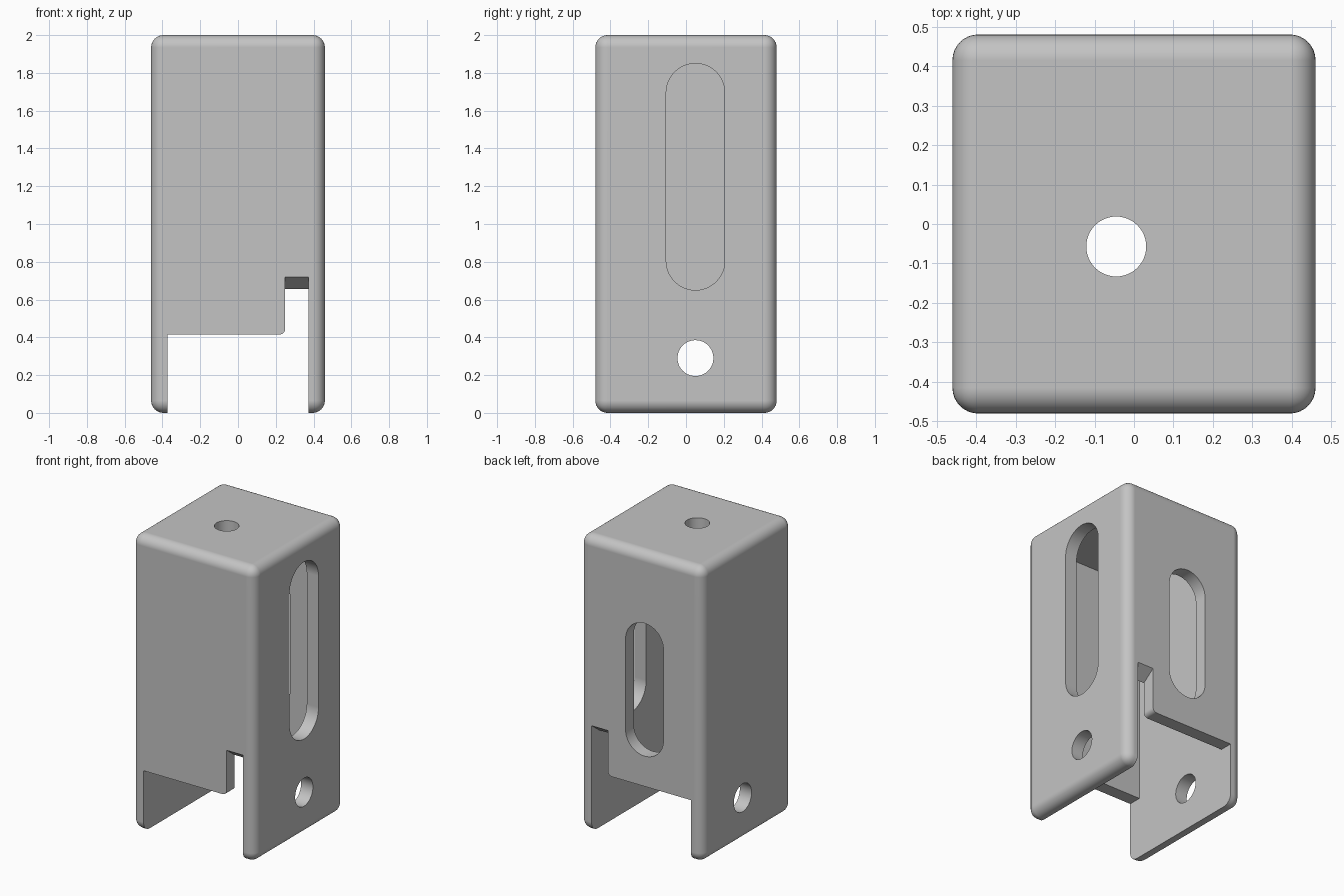
import bpy, bmesh, math
from mathutils import Vector

if "Cube" in bpy.data.objects:
    bpy.data.objects.remove(bpy.data.objects["Cube"], do_unlink=True)

HX, HY, H = 0.46, 0.48, 2.0     # half width, half depth, height
WALL = 0.088
IX, IY = HX - WALL, HY - WALL   # inner half sizes
NOTCH_X = 0.25

grey = bpy.data.materials.new("plain grey")
grey.use_nodes = True
grey.diffuse_color = (0.55, 0.55, 0.55, 1)
bsdf = grey.node_tree.nodes["Principled BSDF"]
bsdf.inputs["Base Color"].default_value = grey.diffuse_color
bsdf.inputs["Roughness"].default_value = 0.6


def make_object(name, bm):
    bmesh.ops.recalc_face_normals(bm, faces=bm.faces)
    mesh = bpy.data.meshes.new(name)
    bm.to_mesh(mesh)
    bm.free()
    mesh.materials.append(grey)
    obj = bpy.data.objects.new(name, mesh)
    bpy.context.collection.objects.link(obj)
    return obj


def prism(name, points, axis, start, end):
    """Extrude a 2D profile along an axis; points hold the other two axes in order."""
    bm = bmesh.new()
    verts = []
    for point in points:
        co = list(point)
        co.insert(axis, start)
        verts.append(bm.verts.new(co))
    face = bm.faces.new(verts)
    move = Vector((0, 0, 0))
    move[axis] = end - start
    new = bmesh.ops.extrude_face_region(bm, geom=[face])["geom"]
    bmesh.ops.translate(bm, vec=move, verts=[g for g in new if isinstance(g, bmesh.types.BMVert)])
    return make_object(name, bm)


def arc(cx, cy, r, a0, a1, steps):
    angles = [math.radians(a0 + (a1 - a0) * i / steps) for i in range(steps + 1)]
    return [(cx + r * math.cos(a), cy + r * math.sin(a)) for a in angles]


def circle(cx, cy, r):
    return arc(cx, cy, r, 0, 360, 48)[:-1]


def slot(cx, low, high, r):
    return arc(cx, high - r, r, 0, 180, 24) + arc(cx, low + r, r, 180, 360, 24)


def rect(hx, hy):
    return [(-hx, -hy), (hx, -hy), (hx, hy), (-hx, hy)]


# Rounded outer block
housing = prism("housing", rect(HX, HY), 2, 0, H)
bevel = housing.modifiers.new("rounded edges", "BEVEL")
bevel.width = 0.065
bevel.segments = 8

# Opening below the front and back walls, with a rounded inner corner
opening = [(-IX, -0.1), (-IX, 0.415)]
opening += arc(NOTCH_X - 0.03, 0.445, 0.03, -90, 0, 6)
opening += [(NOTCH_X, 0.655), (IX, 0.655), (IX, -0.1)]

cutters = [
    prism("cavity_cutter", rect(IX, IY), 2, -0.1, H - 0.095),
    prism("opening_cutter", opening, 1, -0.7, 0.7),
    prism("top_hole_cutter", circle(-0.045, -0.057, 0.076), 2, 1.7, 2.2),
    prism("side_hole_cutter", circle(0.05, 0.29, 0.095), 0, -0.7, 0.7),
    prism("side_slot_cutter", slot(0.05, 0.65, 1.85, 0.155), 0, 0.2, 0.7),
    prism("back_slot_cutter", slot(-0.025, 0.62, 1.52, 0.142), 1, 0.2, 0.7),
]

# Sloped top of the notch in the front and back walls
for side, sign in (("front", -1), ("back", 1)):
    slope = 0.065 / WALL
    wedge = [(sign * IY, 0.655), (sign * 0.6, 0.655 + slope * (0.6 - IY)),
             (sign * 0.6, 0.6), (sign * IY, 0.6)]
    cutters.append(prism(side + "_notch_cutter", wedge, 0, NOTCH_X, IX))

for cutter in cutters:
    mod = housing.modifiers.new(cutter.name, "BOOLEAN")
    mod.operation = "DIFFERENCE"
    mod.solver = "EXACT"
    mod.object = cutter

# Bake the cuts, then drop the cutters
bpy.context.view_layer.update()
graph = bpy.context.evaluated_depsgraph_get()
result = bpy.data.meshes.new_from_object(housing.evaluated_get(graph))
housing.modifiers.clear()
housing.data = result
for cutter in cutters:
    bpy.data.objects.remove(cutter, do_unlink=True)
result.materials.clear()
result.materials.append(grey)
for poly in result.polygons:
    poly.material_index = 0

# Smooth rounded edges with crisp flat faces
bpy.ops.object.select_all(action="DESELECT")
housing.select_set(True)
bpy.context.view_layer.objects.active = housing
bpy.ops.object.shade_smooth_by_angle(angle=math.radians(30))
weighted = housing.modifiers.new("weighted normals", "WEIGHTED_NORMAL")
weighted.keep_sharp = True
